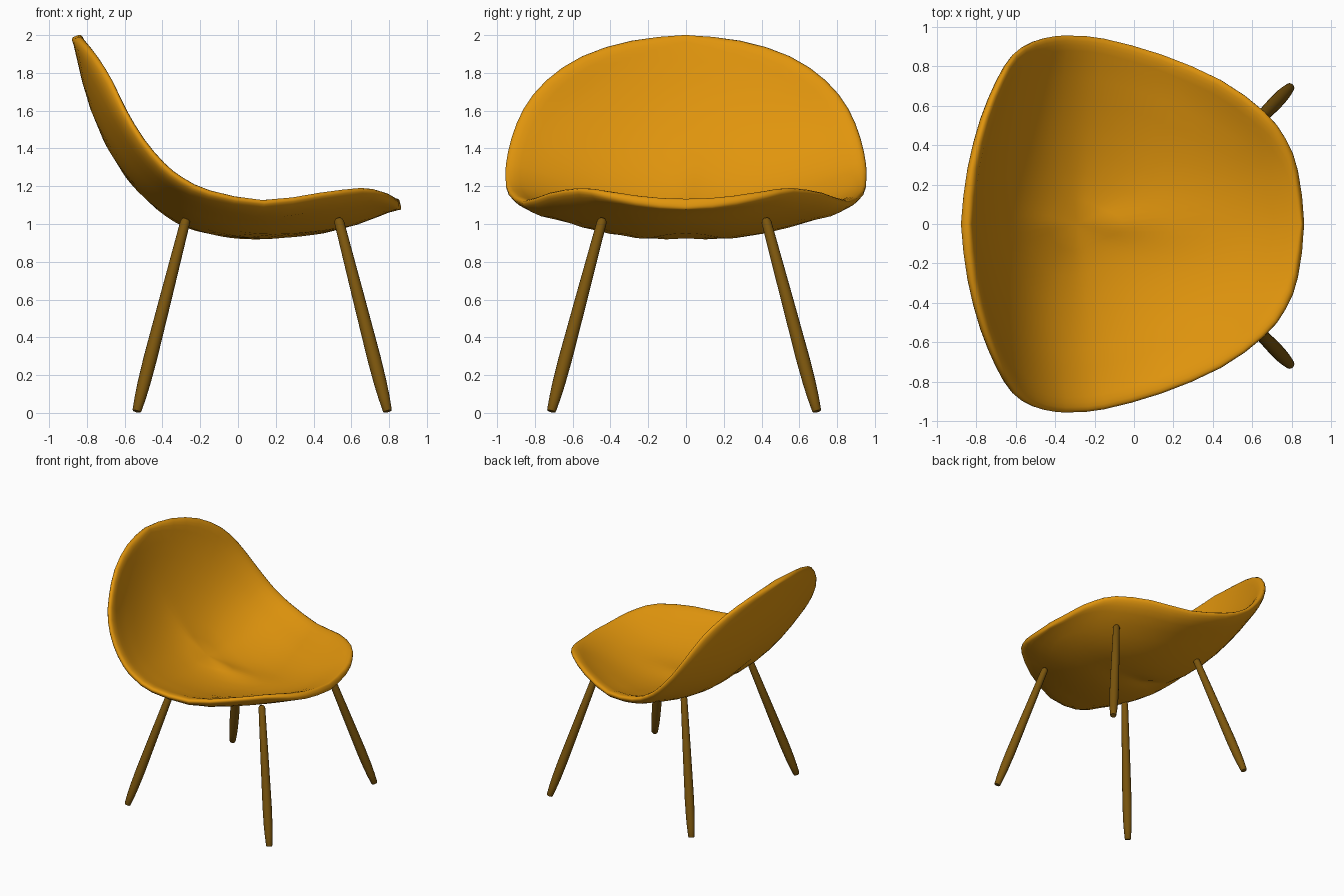
import bpy, bmesh, math
from mathutils import Vector

if "Cube" in bpy.data.objects:
    bpy.data.objects.remove(bpy.data.objects["Cube"])


def material(name, rgb):
    m = bpy.data.materials.new(name)
    m.diffuse_color = (*rgb, 1)
    m.use_nodes = True
    m.node_tree.nodes["Principled BSDF"].inputs["Base Color"].default_value = m.diffuse_color
    return m


def finish(bm, name, mat, angle):
    bmesh.ops.recalc_face_normals(bm, faces=bm.faces)
    me = bpy.data.meshes.new(name)
    bm.to_mesh(me)
    bm.free()
    ob = bpy.data.objects.new(name, me)
    bpy.context.collection.objects.link(ob)
    me.materials.append(mat)
    bpy.ops.object.select_all(action='DESELECT')
    ob.select_set(True)
    bpy.context.view_layer.objects.active = ob
    bpy.ops.object.shade_smooth_by_angle(angle=math.radians(angle))
    return ob


orange = material("seat_orange", (0.75, 0.30, 0.004))
brown = material("leg_brown", (0.2, 0.092, 0.004))

# Half of the rim, front lip to top of the back
RIM = [Vector(p) for p in (
    (.86, 0, 1.105), (.83, .27, 1.13), (.77, .43, 1.16), (.66, .57, 1.185),
    (.44, .73, 1.16), (.14, .86, 1.118), (-.15, .94, 1.168), (-.30, .955, 1.238),
    (-.40, .953, 1.318), (-.51, .925, 1.45), (-.605, .86, 1.61), (-.675, .74, 1.76),
    (-.755, .55, 1.888), (-.825, .29, 1.97), (-.856, 0, 1.996))]
# Centre line of the shell, row for row with the rim
SPINE = [Vector((x, 0, z)) for x, z in (
    (.86, 1.105), (.83, 1.10), (.77, 1.08), (.66, 1.03), (.492, .972),
    (.14, .917), (-.20, .973), (-.40, 1.075), (-.548, 1.206), (-.654, 1.36),
    (-.737, 1.541), (-.796, 1.722), (-.822, 1.86), (-.84, 1.95), (-.856, 1.996))]
LAST = len(RIM) - 1
HALF = .03      # half the shell thickness


def sample(pts, t):
    """Smooth curve through pts, mirrored in y past both ends."""
    def at(i):
        if 0 <= i <= LAST:
            return pts[i]
        p = pts[-i if i < 0 else 2 * LAST - i]
        return Vector((p.x, -p.y, p.z))
    i = min(int(t), LAST - 1)
    f = t - i
    a, b, c, d = (at(i + k) for k in (-1, 0, 1, 2))
    return 0.5 * (2 * b + (c - a) * f + (2 * a - 5 * b + 4 * c - d) * f * f
                  + (3 * b - a - 3 * c + d) * f ** 3)


def shell_point(t, y):
    rim, spine = sample(RIM, t), sample(SPINE, t)
    v = min(1.0, abs(y) / rim.y) if rim.y > 1e-5 else 1.0
    p = spine.lerp(rim, v * v)
    return Vector((p.x, y, p.z))


# Seat: concentric rings of the middle surface, then thickened with a round rim
N, MID = 2 * LAST, 6.5
loop = [(i / 2, 1) for i in range(N + 1)] + [(i / 2, -1) for i in range(N - 1, 0, -1)]
rings = [.14, .28, .42, .56, .69, .8, .88, .93, .96, .98, .993, 1]
mid = bmesh.new()
hub = mid.verts.new(shell_point(MID, 0))
grid = []
for s in rings:
    grid.append([mid.verts.new(shell_point(MID + (t - MID) * s,
                                           s * side * max(0, sample(RIM, t).y)))
                 for t, side in loop])


def skin(bm, centre, rows):
    n = len(rows[0])
    for i in range(n):
        j = (i + 1) % n
        bm.faces.new((centre, rows[0][i], rows[0][j]))
        for a, b in zip(rows, rows[1:]):
            bm.faces.new((a[i], b[i], b[j], a[j]))


skin(mid, hub, grid)
inner = [hub] + [v for row in grid[:6] for v in row]
for _ in range(4):
    bmesh.ops.smooth_vert(mid, verts=inner, factor=.5, use_axis_x=True,
                          use_axis_y=True, use_axis_z=True)
mid.normal_update()
seat = bmesh.new()
edge = [seat.verts.new(v.co) for v in grid[-1]]
for side in (1, -1):
    rows = []
    for s, row in zip(rings[:-1], grid):
        u = max(0, (s - .92) / .08)
        h = side * HALF * math.sqrt(1 - u * u)
        rows.append([seat.verts.new(v.co + v.normal * h) for v in row])
    skin(seat, seat.verts.new(hub.co + hub.normal * HALF * side), rows + [edge])
mid.free()
finish(seat, "seat", orange, 100)


# Legs: turned taper with a flat foot and a domed top
def leg(name, foot, top, sides=16):
    axis = top - foot
    length = axis.length
    rot = Vector((0, 0, 1)).rotation_difference(axis)
    profile = [(0, .021), (.006, .024), (.08, .03), (.16, .034), (.3, .036),
               (.65, .032), (length - .024, .026), (length - .012, .022),
               (length - .004, .014)]
    bm = bmesh.new()
    rows = [[bm.verts.new(foot + rot @ Vector((r * math.cos(k * math.tau / sides),
                                               r * math.sin(k * math.tau / sides), d)))
             for k in range(sides)] for d, r in profile]
    skin(bm, bm.verts.new(foot), rows)
    bm.faces.new(rows[-1])
    finish(bm, name, brown, 50)


for sx, end in ((1, "front"), (-1, "back")):
    for sy, hand in ((1, "left"), (-1, "right")):
        leg(f"{end}_{hand}_leg",
            Vector((.128 + sx * .664, -.01 + sy * .703, .008)),
            Vector((.128 + sx * .402, -.01 + sy * .43, 1.033)))
